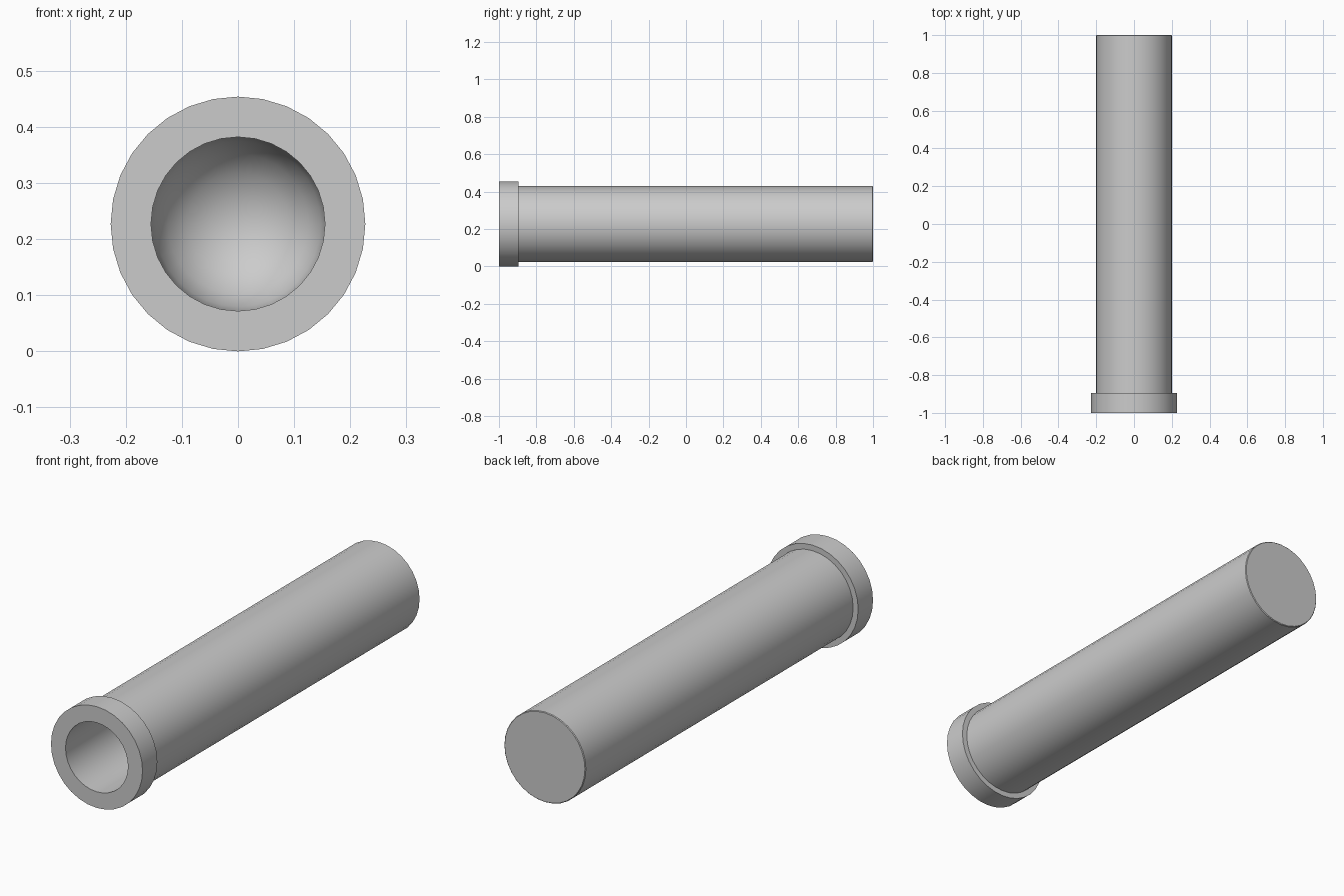
import bpy, bmesh, math

if "Cube" in bpy.data.objects:
    bpy.data.objects.remove(bpy.data.objects["Cube"])

SIDES = 32
AXIS_Z = 0.227


def lathe(name, profile):
    """Revolve (radius, y) points around the lengthwise axis."""
    bm = bmesh.new()
    rings = []
    for r, y in profile:
        if r == 0:
            rings.append([bm.verts.new((0, y, AXIS_Z))] * SIDES)
        else:
            rings.append([bm.verts.new((r * math.sin(2 * math.pi * i / SIDES), y,
                                        AXIS_Z + r * math.cos(2 * math.pi * i / SIDES)))
                          for i in range(SIDES)])
    for a, b in zip(rings, rings[1:]):
        for i in range(SIDES):
            j = (i + 1) % SIDES
            quad = list(dict.fromkeys((a[i], a[j], b[j], b[i])))
            bm.faces.new(quad)
    bmesh.ops.recalc_face_normals(bm, faces=bm.faces)
    mesh = bpy.data.meshes.new(name)
    bm.to_mesh(mesh)
    bm.free()
    obj = bpy.data.objects.new(name, mesh)
    bpy.context.collection.objects.link(obj)
    bpy.ops.object.select_all(action='DESELECT')
    obj.select_set(True)
    bpy.context.view_layer.objects.active = obj
    bpy.ops.object.shade_smooth_by_angle(angle=math.radians(35))
    return obj


# Rounded bottom of the blind bore
bore_r, bore_end, dome = 0.155, 0.93, 0.15
bottom = [(bore_r * math.cos(math.radians(a)),
           bore_end - dome + dome * math.sin(math.radians(a)))
          for a in (0, 18, 36, 54, 72)] + [(0, bore_end)]

# Closed tube with collar and bore, from the back centre round to the bore bottom
lathe("collared_tube", [(0, 1.0), (0.199, 1.0), (0.202, 0.997), (0.202, -0.895),
                        (0.227, -0.895), (0.227, -1.0), (bore_r, -1.0)] + bottom)
